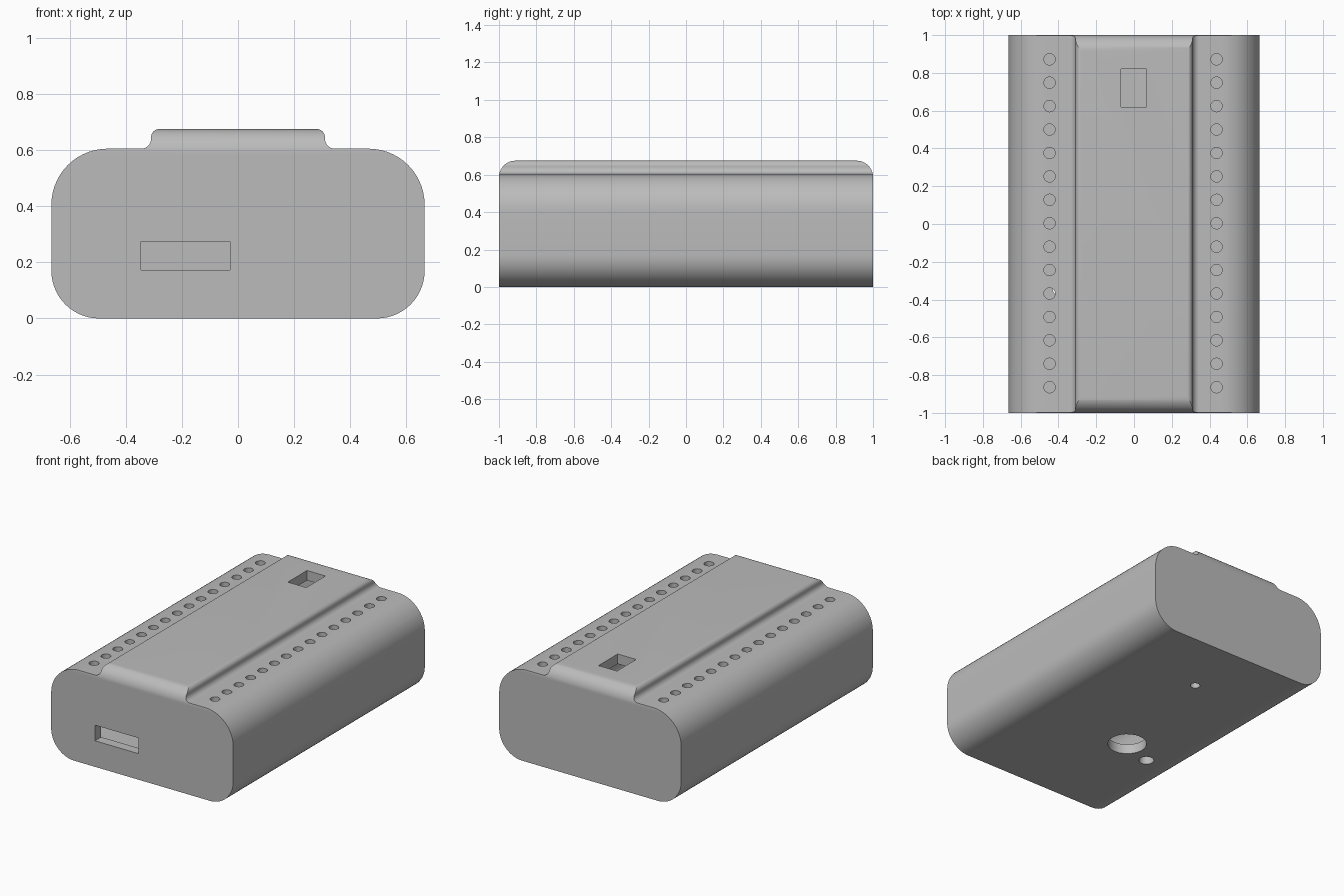
import bpy, bmesh
from math import sin, cos, radians

if "Cube" in bpy.data.objects:
    bpy.data.objects.remove(bpy.data.objects["Cube"])

grey = bpy.data.materials.new("plain_grey")
grey.use_nodes = True
colour = (0.5, 0.5, 0.5, 1)
grey.diffuse_color = colour
grey.node_tree.nodes["Principled BSDF"].inputs["Base Color"].default_value = colour

WALL = 0.065


def arc(cx, cz, r, start, end, steps=14):
    angles = [radians(start + (end - start) * i / steps) for i in range(steps + 1)]
    return [(cx + r * cos(a), cz + r * sin(a)) for a in angles]


def outline(t):
    """Mirrored case cross-section, inset by t."""
    foot = 0.035
    edge = max(0.03 - t, 0.005)
    half = arc(0.495, 0.17, 0.17 - t, -90, 0)
    half += arc(0.465, 0.405, 0.2 - t, 0, 90)
    half += arc(0.31 - t + foot, 0.605 - t + foot, foot, 270, 180)
    half += arc(0.31 - t - edge, 0.675 - t - edge, edge, 0, 90)
    return half + [(-x, z) for x, z in reversed(half)]


def prism(name, points, axis, low, high):
    """Extrude a flat outline along x, y or z."""
    place = {"x": lambda a, b, d: (d, a, b),
             "y": lambda a, b, d: (a, d, b),
             "z": lambda a, b, d: (a, b, d)}[axis]
    bm = bmesh.new()
    ends = [[bm.verts.new(place(a, b, d)) for a, b in points] for d in (low, high)]
    for ring in ends:
        bm.faces.new(ring)
    n = len(points)
    for i in range(n):
        j = (i + 1) % n
        bm.faces.new((ends[0][i], ends[0][j], ends[1][j], ends[1][i]))
    bmesh.ops.recalc_face_normals(bm, faces=bm.faces)
    mesh = bpy.data.meshes.new(name)
    bm.to_mesh(mesh)
    bm.free()
    mesh.materials.append(grey)
    obj = bpy.data.objects.new(name, mesh)
    bpy.context.collection.objects.link(obj)
    return obj


def rect(a0, a1, b0, b1):
    return [(a0, b0), (a1, b0), (a1, b1), (a0, b1)]


def hole(name, x, y, r, low, high):
    return prism(name, arc(x, y, r, 0, 345, 23), "z", low, high)


def combine(target, tool, operation):
    tool.hide_render = True
    mod = target.modifiers.new("cut", "BOOLEAN")
    mod.operation = operation
    mod.solver = "EXACT"
    mod.object = tool
    bpy.context.view_layer.objects.active = target
    bpy.ops.object.modifier_apply(modifier=mod.name)
    bpy.data.objects.remove(tool)


# Outer case, with the ridge rounded off at both ends
case = prism("case", outline(0), "y", -1, 1)
r = 0.088
side = [(-1, -0.1), (1, -0.1)]
side += arc(1 - r, 0.675 - r, r, 0, 90) + arc(r - 1, 0.675 - r, r, 90, 180)
combine(case, prism("end_rounding", side, "x", -0.8, 0.8), "INTERSECT")

# Hollow inside
combine(case, prism("cavity", outline(WALL), "y", WALL - 1, 1 - WALL), "DIFFERENCE")

# Port in the front and window in the ridge
cutters = [
    prism("port", rect(-0.345, -0.028, 0.172, 0.275), "y", -1.1, -0.9),
    prism("window", rect(-0.07, 0.065, 0.62, 0.82), "z", 0.5, 0.8),
    # Openings in the base
    hole("large_base_hole", -0.163, -0.26, 0.12, -0.1, 0.1),
    hole("screw_hole", -0.385, -0.34, 0.046, -0.1, 0.1),
    hole("reset_hole", -0.022, 0.56, 0.03, -0.1, 0.1),
]
# Two rows of pin holes
for x in (-0.447, 0.437):
    for i in range(15):
        cutters.append(hole("pin_hole", x, 0.872 - i * 0.124, 0.03, 0.45, 0.7))
for cutter in cutters:
    combine(case, cutter, "DIFFERENCE")

bpy.ops.object.select_all(action="DESELECT")
case.select_set(True)
bpy.context.view_layer.objects.active = case
bpy.ops.object.shade_smooth_by_angle(angle=radians(25))
